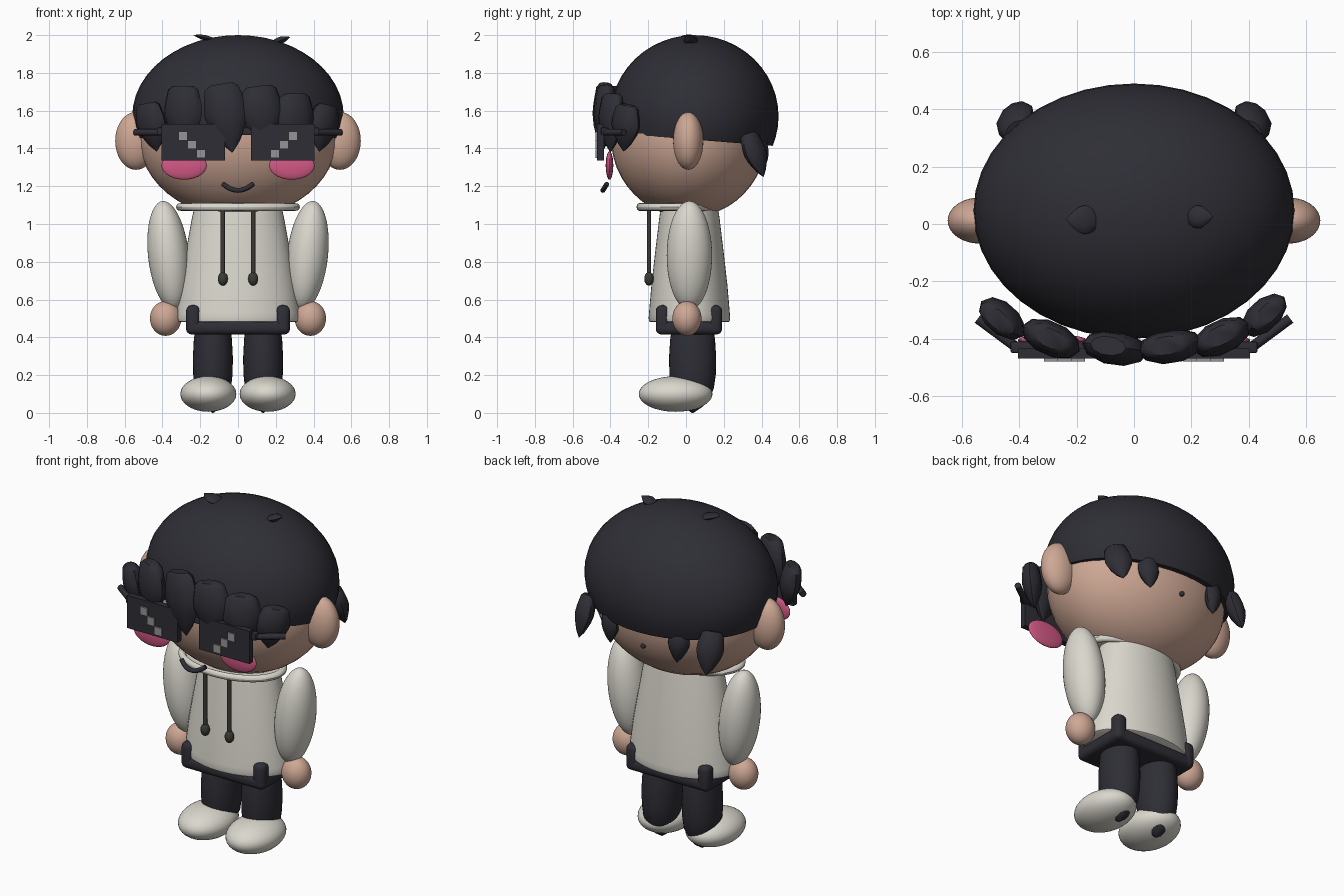
import bpy, bmesh, math
from mathutils import Vector, Matrix

if "Cube" in bpy.data.objects:
    bpy.data.objects.remove(bpy.data.objects["Cube"])


def material(name, rgb):
    m = bpy.data.materials.new(name)
    m.diffuse_color = (*rgb, 1)
    m.use_nodes = True
    m.node_tree.nodes["Principled BSDF"].inputs["Base Color"].default_value = m.diffuse_color
    return m


HAIR = material("charcoal", (0.027, 0.027, 0.036))
SKIN = material("skin", (0.62, 0.39, 0.30))
CLOTH = material("off_white", (0.70, 0.68, 0.61))
PINK = material("pink", (0.66, 0.10, 0.24))
GREY = material("grey", (0.30, 0.30, 0.31))
CORD = material("dark_olive", (0.045, 0.045, 0.036))


def finish(name, bm, mat, smooth=True):
    bmesh.ops.recalc_face_normals(bm, faces=bm.faces[:])
    me = bpy.data.meshes.new(name)
    bm.to_mesh(me)
    bm.free()
    me.materials.append(mat)
    ob = bpy.data.objects.new(name, me)
    bpy.context.collection.objects.link(ob)
    if smooth:
        bpy.ops.object.select_all(action='DESELECT')
        ob.select_set(True)
        bpy.context.view_layer.objects.active = ob
        bpy.ops.object.shade_smooth_by_angle(angle=math.radians(40))
    return ob


def ellipsoid(name, loc, radii, mat, tilt=0.0, cut=None):
    bm = bmesh.new()
    bmesh.ops.create_uvsphere(bm, u_segments=40, v_segments=24, radius=1)
    m = Matrix.Translation(loc) @ Matrix.Rotation(tilt, 4, 'Y') @ Matrix.Diagonal((*radii, 1))
    bm.transform(m)
    if cut:
        r = bmesh.ops.bisect_plane(bm, geom=bm.verts[:] + bm.edges[:] + bm.faces[:],
                                   plane_co=cut[0], plane_no=cut[1], clear_inner=True)
        edges = [e for e in r['geom_cut'] if isinstance(e, bmesh.types.BMEdge)]
        bmesh.ops.holes_fill(bm, edges=edges, sides=0)
    return finish(name, bm, mat)


def lathe(name, profile, mat, matrix, sides=32):
    """Spin (radius, height) pairs round local z, then place by matrix."""
    bm = bmesh.new()
    rings = [[bm.verts.new((r * math.cos(2 * math.pi * i / sides),
                            r * math.sin(2 * math.pi * i / sides), h))
              for i in range(sides)] for r, h in profile]
    for a, b in zip(rings, rings[1:]):
        for i in range(sides):
            j = (i + 1) % sides
            bm.faces.new((a[i], a[j], b[j], b[i]))
    bm.faces.new(rings[0])
    bm.faces.new(rings[-1])
    bm.transform(matrix)
    return finish(name, bm, mat)


def box(name, lo, hi, mat, bevel=0.0, segments=2):
    lo, hi = Vector(lo), Vector(hi)
    bm = bmesh.new()
    bmesh.ops.create_cube(bm, size=1)
    bm.transform(Matrix.Translation((lo + hi) / 2) @ Matrix.Diagonal((*(hi - lo), 1)))
    if bevel:
        bmesh.ops.bevel(bm, geom=bm.edges[:], offset=bevel, segments=segments,
                        affect='EDGES', profile=0.5)
    return finish(name, bm, mat, bool(bevel))


def tube(name, points, radius, mat):
    cu = bpy.data.curves.new(name, 'CURVE')
    cu.dimensions = '3D'
    cu.bevel_depth, cu.bevel_resolution, cu.use_fill_caps = radius, 3, True
    sp = cu.splines.new('POLY')
    sp.points.add(len(points) - 1)
    for p, co in zip(sp.points, points):
        p.co = (*co, 1)
    cu.materials.append(mat)
    ob = bpy.data.objects.new(name, cu)
    bpy.context.collection.objects.link(ob)
    return ob


def tuft(name, base, tip, width, depth, out=None):
    """Flattened pointed lock of hair from base to tip."""
    base, tip = Vector(base), Vector(tip)
    out = out or Vector((base.x / 0.31, base.y / 0.19, 0)).normalized()
    axis = (tip - base).normalized()
    side = out.cross(axis).normalized()
    front = axis.cross(side)
    rot = Matrix((side, front, axis)).transposed().to_4x4()
    m = Matrix.Translation(base) @ rot @ Matrix.Diagonal((width, depth, (tip - base).length, 1))
    lathe(name, [(0.55, 0), (0.8, 0.06), (0.97, 0.3), (1, 0.45), (0.85, 0.62),
                 (0.45, 0.85), (0.03, 1)], HAIR, m, 10)


# Head and hair cap
ellipsoid("head", (0, 0.015, 1.46), (0.525, 0.413, 0.425), SKIN)
ellipsoid("hair_cap", (0, 0.045, 1.57), (0.56, 0.445, 0.43), HAIR,
          cut=((0, 0, 1.45), (0, 0.079, 1)))

# Fringe across the forehead
fringe = [((-0.48, -0.33, 1.64), (-0.43, -0.33, 1.385), 0.095, 0.055),
          ((-0.29, -0.40, 1.73), (-0.29, -0.40, 1.40), 0.11, 0.06),
          ((-0.09, -0.425, 1.74), (-0.03, -0.445, 1.38), 0.115, 0.06),
          ((0.11, -0.425, 1.73), (0.15, -0.43, 1.41), 0.115, 0.06),
          ((0.30, -0.39, 1.69), (0.31, -0.40, 1.38), 0.11, 0.06),
          ((0.47, -0.31, 1.63), (0.43, -0.33, 1.385), 0.095, 0.055)]
for args in fringe:
    tuft("fringe_tuft", *args)

# Nape tufts and small crown tufts
for s in (-1, 1):
    tuft("nape_tuft", (s * 0.41, 0.33, 1.48), (s * 0.42, 0.41, 1.25), 0.075, 0.05)
    tuft("nape_tuft_inner", (s * 0.23, 0.385, 1.46), (s * 0.22, 0.40, 1.27), 0.06, 0.045)
tuft("crown_tuft", (-0.13, 0.015, 1.975), (-0.235, 0.015, 2.0), 0.05, 0.015, Vector((0, 0, 1)))
tuft("crown_tuft", (0.19, 0.025, 1.96), (0.275, 0.025, 1.99), 0.04, 0.02, Vector((0, 0, 1)))
ellipsoid("nape_dot", (0, 0.40, 1.31), (0.014, 0.02, 0.014), HAIR)

# Face: ears, cheeks and mouth
for s in (-1, 1):
    ellipsoid("ear", (s * 0.54, 0.012, 1.44), (0.11, 0.08, 0.153), SKIN)
    ellipsoid("cheek", (s * 0.285, -0.405, 1.31), (0.12, 0.02, 0.075), PINK)
mouth = []
for i in range(13):
    t = -1 + i / 6
    mouth.append((0.08 * t, -0.44 + 0.022 * t * t, 1.178 + 0.035 * t * t))
tube("mouth", mouth, 0.013, HAIR)

# Pixel sunglasses
box("glasses_bar", (-0.43, -0.45, 1.47), (0.43, -0.41, 1.51), HAIR, 0.006)
for s in (-1, 1):
    x0, x1 = sorted((s * 0.07, s * 0.405))
    box("lens", (x0, -0.47, 1.335), (x1, -0.435, 1.53), HAIR)
    tube("glasses_arm", [(s * 0.41, -0.43, 1.485), (s * 0.545, -0.33, 1.485)], 0.018, HAIR)
    for k in range(3):
        cx, cz = s * (0.29 - 0.0475 * k), 1.467 - 0.0475 * k
        box("lens_glint", (cx - 0.0237, -0.479, cz - 0.0237),
            (cx + 0.0237, -0.4695, cz + 0.0237), GREY)

# Hooded top: body, collar and drawstrings
lathe("top_body", [(0.70, 1.09), (0.74, 1.03), (0.84, 0.85), (0.93, 0.68), (0.99, 0.53),
                   (1, 0.50), (0.985, 0.485), (0.95, 0.48)], CLOTH,
      Matrix.Translation((0, 0.018, 0)) @ Matrix.Diagonal((0.33, 0.216, 1, 1)), 48)
ring = [(math.cos(i * math.pi / 6), math.sin(i * math.pi / 6)) for i in range(13)]
lathe("collar", [(0.93 + 0.07 * c, 1.09 + 0.02 * s) for c, s in ring], CLOTH,
      Matrix.Translation((0, -0.05, 0)) @ Matrix.Diagonal((0.328, 0.212, 1, 1)), 48)
for s in (-1, 1):
    tube("drawstring", [(s * 0.08, -0.196, 1.075), (s * 0.08, -0.196, 0.71)], 0.012, CORD)
    ellipsoid("drawstring_end", (s * 0.08, -0.196, 0.71), (0.026, 0.025, 0.036), CORD)

# Sleeves and hands
for s in (-1, 1):
    ellipsoid("sleeve", (s * 0.368, 0.018, 0.833), (0.108, 0.12, 0.29), CLOTH, s * 0.11)
    ellipsoid("hand", (s * 0.383, 0.005, 0.5), (0.083, 0.077, 0.092), SKIN)

# Trousers: waist block with corner posts, and legs
box("waist", (-0.275, -0.16, 0.415), (0.275, 0.19, 0.49), HAIR, 0.03, 4)
for s in (-1, 1):
    for y in (-0.122, 0.153):
        box("waist_corner", (s * 0.237 - 0.038, y - 0.038, 0.415),
            (s * 0.237 + 0.038, y + 0.038, 0.57), HAIR, 0.03, 4)
    lathe("leg", [(0.85, 0.47), (0.95, 0.39), (1, 0.29), (0.98, 0.2), (0.90, 0.13),
                  (0.7, 0.075), (0.4, 0.03), (0.03, 0.0)], HAIR,
          Matrix.Translation((s * 0.133, 0.035, 0)) @ Matrix.Diagonal((0.106, 0.125, 1, 1)))

# Shoes
for s in (-1, 1):
    ellipsoid("shoe", (s * 0.157, -0.055, 0.1), (0.148, 0.195, 0.094), CLOTH)
